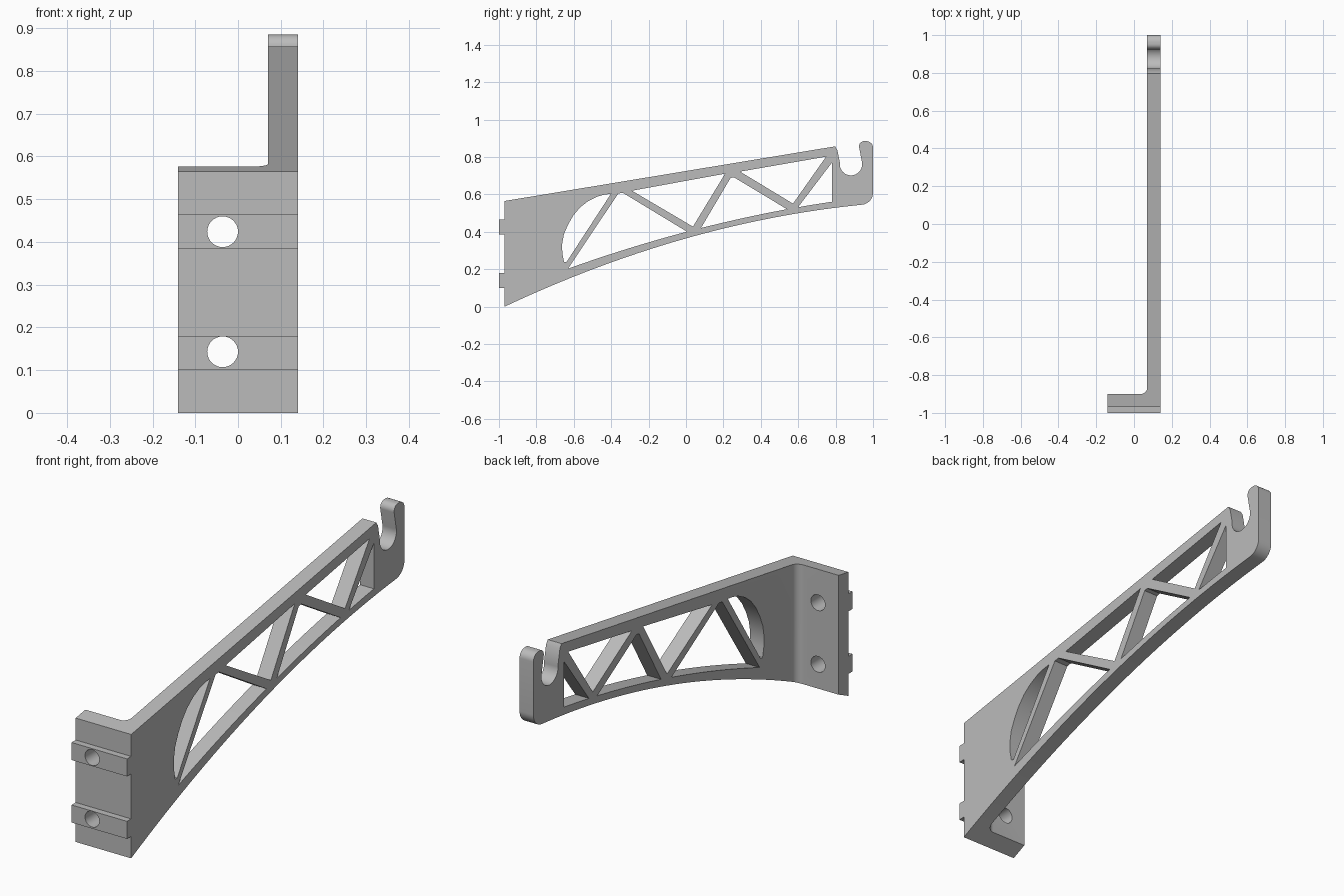
import bpy, bmesh, math
from mathutils import Vector

cube = bpy.data.objects.get("Cube")
if cube:
    bpy.data.objects.remove(cube, do_unlink=True)

grey = bpy.data.materials.new("light grey plastic")
grey.use_nodes = True
grey.diffuse_color = (0.5, 0.5, 0.5, 1)
grey.node_tree.nodes["Principled BSDF"].inputs["Base Color"].default_value = (0.5, 0.5, 0.5, 1)


def prism(name, outlines, place, sweep):
    """Sweep flat outlines into solids; place maps 2D points to 3D."""
    bm = bmesh.new()
    for outline in outlines:
        face = bm.faces.new([bm.verts.new(place(a, b)) for a, b in outline])
        grown = bmesh.ops.extrude_face_region(bm, geom=[face])["geom"]
        verts = [g for g in grown if isinstance(g, bmesh.types.BMVert)]
        bmesh.ops.translate(bm, verts=verts, vec=Vector(sweep))
    bmesh.ops.recalc_face_normals(bm, faces=bm.faces)
    mesh = bpy.data.meshes.new(name)
    bm.to_mesh(mesh)
    bm.free()
    mesh.materials.append(grey)
    ob = bpy.data.objects.new(name, mesh)
    bpy.context.collection.objects.link(ob)
    return ob


def arc(cx, cy, r, start, end, n=12):
    angles = [math.radians(start + (end - start) * i / n) for i in range(n + 1)]
    return [(cx + r * math.cos(t), cy + r * math.sin(t)) for t in angles]


def along(curve, y0, y1, n=14):
    return [(y, curve(y)) for y in (y0 + (y1 - y0) * i / n for i in range(n + 1))]


def carve(target, cutter):
    bpy.context.view_layer.objects.active = target
    mod = target.modifiers.new("carve", "BOOLEAN")
    mod.operation = "DIFFERENCE"
    mod.solver = "EXACT"
    mod.object = cutter
    bpy.ops.object.modifier_apply(modifier=mod.name)
    bpy.data.objects.remove(cutter, do_unlink=True)


def underside(y):
    return 0.365 + 0.2825 * y - 0.0968 * y * y


def window_floor(y):
    return 0.203 + 0.3113 * (y + 0.631) - 0.0743 * (y + 0.631) * (y - 0.005)


# Side outline: arched underside, hook with slot, sloped top, two mounting keys
outline = along(underside, -0.97, 0.93, 32)
outline += arc(0.935, 0.61, 0.065, -80, 0)
outline += arc(0.965, 0.85, 0.035, 0, 90, 8)
outline += arc(0.953, 0.857, 0.028, 90, 188, 8)
outline += arc(0.882, 0.762, 0.06, 8, -188, 20)
outline += [(0.809, 0.838), (0.797, 0.857), (-0.97, 0.565)]
for low, high in ((0.385, 0.465), (0.10, 0.18)):
    outline += [(-0.97, high), (-1, high), (-1, low), (-0.97, low)]
bracket = prism("bracket", [outline], lambda y, z: (-0.14, y, z), (0.28, 0, 0))

# Clear the space beside the arm, leaving a flange with a filleted corner
plan = [(-0.3, -0.9)] + arc(0.035, -0.865, 0.035, -90, 0, 10) + [(0.07, 1.2), (-0.3, 1.2)]
carve(bracket, prism("side_clearance", [plan], lambda x, y: (x, y, -0.2), (0, 0, 1.4)))

# Truss windows between the diagonal struts
rounded = [(-0.652, 0.24), (-0.661, 0.285), (-0.663, 0.33), (-0.653, 0.387),
           (-0.631, 0.438), (-0.603, 0.487), (-0.567, 0.53), (-0.525, 0.563),
           (-0.476, 0.588), (-0.44, 0.598), (-0.401, 0.604), (-0.638, 0.24)]
windows = [
    rounded,
    along(window_floor, -0.631, 0.005) + [(-0.338, 0.609), (-0.362, 0.605)],
    [(-0.289, 0.62), (0.209, 0.711), (0.037, 0.428)],
    along(window_floor, 0.08, 0.54) + [(0.256, 0.692), (0.238, 0.688)],
    [(0.289, 0.722), (0.749, 0.802), (0.572, 0.551)],
    along(window_floor, 0.599, 0.78, 6) + [(0.78, 0.77)],
]
carve(bracket, prism("window_cutter", windows, lambda y, z: (0.0, y, z), (0.3, 0, 0)))

# Screw holes through the flange
holes = [arc(-0.036, z, 0.036, 0, 348.75, 31) for z in (0.143, 0.424)]
carve(bracket, prism("hole_cutter", holes, lambda x, z: (x, -1.2, z), (0, 0.5, 0)))

bpy.ops.object.select_all(action="DESELECT")
bracket.select_set(True)
bpy.context.view_layer.objects.active = bracket
bpy.ops.object.shade_smooth_by_angle(angle=math.radians(30))
